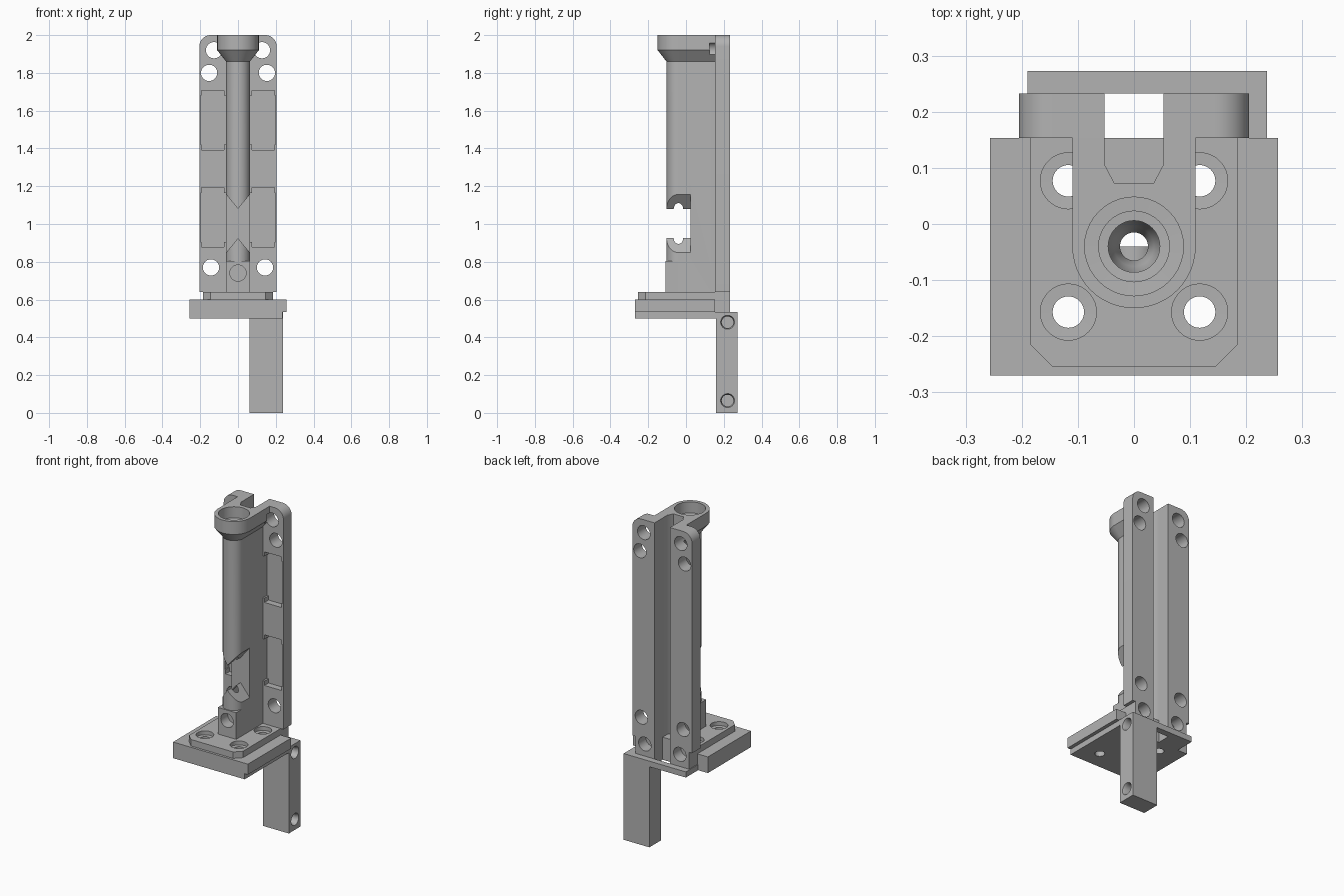
import bpy, bmesh
from math import pi, sin, cos, radians
from mathutils import Vector

if "Cube" in bpy.data.objects:
    bpy.data.objects.remove(bpy.data.objects["Cube"], do_unlink=True)

grey = bpy.data.materials.new("machined grey")
grey.use_nodes = True
colour = (0.45, 0.45, 0.45, 1)
grey.diffuse_color = colour
grey.node_tree.nodes["Principled BSDF"].inputs["Base Color"].default_value = colour


def loft(name, rings):
    """Skin a stack of equal-length point rings and cap both ends."""
    bm = bmesh.new()
    rows = [[bm.verts.new(p) for p in ring] for ring in rings]
    n = len(rows[0])
    for a, b in zip(rows, rows[1:]):
        for i in range(n):
            bm.faces.new((a[i], a[(i + 1) % n], b[(i + 1) % n], b[i]))
    bm.faces.new(rows[0])
    bm.faces.new(rows[-1])
    bmesh.ops.recalc_face_normals(bm, faces=bm.faces)
    mesh = bpy.data.meshes.new(name)
    bm.to_mesh(mesh)
    bm.free()
    mesh.materials.append(grey)
    obj = bpy.data.objects.new(name, mesh)
    bpy.context.collection.objects.link(obj)
    return obj


def prism_z(name, pts, z0, z1):
    return loft(name, [[(x, y, z) for x, y in pts] for z in (z0, z1)])


def prism_y(name, pts, y0, y1):
    return loft(name, [[(x, y, z) for x, z in pts] for y in (y0, y1)])


def box(name, x0, x1, y0, y1, z0, z1):
    return prism_z(name, [(x0, y0), (x1, y0), (x1, y1), (x0, y1)], z0, z1)


def turned(name, origin, axis, steps, n=40):
    """Round solid from (distance, radius) steps along an axis."""
    axis = Vector(axis)
    u = axis.orthogonal().normalized()
    v = axis.cross(u)
    return loft(name, [[Vector(origin) + axis * d + (u * cos(2 * pi * i / n) + v * sin(2 * pi * i / n)) * r
                        for i in range(n)] for d, r in steps])


def cut(obj, *cutters):
    bpy.context.view_layer.objects.active = obj
    for c in cutters:
        c.hide_render = True
        mod = obj.modifiers.new("cut", 'BOOLEAN')
        mod.operation, mod.solver, mod.object = 'DIFFERENCE', 'EXACT', c
        bpy.ops.object.modifier_apply(modifier=mod.name)
        bpy.data.objects.remove(c, do_unlink=True)


AXIS_Y = -0.04          # centre of the vertical bore
PLATE = 0.153           # front of the back plate
BACK = 0.233
SIDES = (-1, 1)


def stadium(r, n=24):
    arc = [(r * cos(pi + pi * i / n), AXIS_Y + r * sin(pi + pi * i / n)) for i in range(n + 1)]
    return arc + [(r, PLATE), (-r, PLATE)]


def bore():
    # Narrow through bore with a stepped, tapered mouth
    return turned("bore_cutter", (0, AXIS_Y, 0), (0, 0, 1),
                  [(0.4, 0.025), (1.83, 0.025), (1.89, 0.046), (1.92, 0.046),
                   (1.921, 0.063), (1.93, 0.063), (1.931, 0.088), (2.1, 0.088)])


def rail_slot():
    pts = [(-0.053, 0.3), (-0.053, 0.107), (-0.035, 0.073), (0.035, 0.073), (0.053, 0.107), (0.053, 0.3)]
    return prism_z("slot_cutter", pts, 0.62, 2.1)


def y_hole(x, z, y0, y1, r=0.043):
    return turned("hole_cutter", (x, y0, z), (0, 1, 0), [(0, r), (y1 - y0, r)])


def front_port():
    return y_hole(0, 0.74, -0.2, AXIS_Y)


# Back plate with rounded top corners and a narrower foot
R = 0.06
outline = [(0.185, 0.535), (0.185, 0.64), (0.205, 0.64)]
outline += [(0.205 - R + R * cos(a), 2 - R + R * sin(a)) for a in (radians(9 * i) for i in range(11))]
outline += [(-x, z) for x, z in reversed(outline)]
back_plate = prism_y("back_plate", outline, PLATE, BACK)
cut(back_plate, box("slot_cutter", -0.053, 0.053, 0.1, 0.3, 0.4, 2.1))
for s in SIDES:
    cut(back_plate, *[y_hole(s * x, z, 0.1, 0.3) for x, z in ((0.127, 1.92), (0.153, 1.8), (0.143, 0.77))])
    cut(back_plate, y_hole(s * 0.12, 0.61, 0.16, 0.3))
    # Pockets with small stepped corners
    for z in (1.035, 1.55):
        pocket = [(0.064, z - 0.13), (0.075, z - 0.13), (0.075, z - 0.157), (0.193, z - 0.157),
                  (0.193, z - 0.13), (0.198, z - 0.13)]
        pocket += [(x, 2 * z - h) for x, h in reversed(pocket)]
        cut(back_plate, prism_y("pocket_cutter", [(s * x, h) for x, h in pocket], 0.1, PLATE + 0.04))

# Round-fronted column with an hourglass window
column = prism_z("column", stadium(0.063), 0.64, 1.86)
window = [(0, 1.08), (0.07, 1.165), (0.07, 0.84), (0, 0.925), (-0.07, 0.84), (-0.07, 1.165)]
cut(column, prism_y("window_cutter", window, -0.2, 0.025), rail_slot(), bore(), front_port())

# Flared collar at the top
collar = loft("collar", [[(x, y, z) for x, y in stadium(r)]
                         for z, r in ((1.86, 0.063), (1.92, 0.11), (2.0, 0.11))])
cut(collar, rail_slot(), bore(), *[y_hole(s * 0.127, 1.92, 0.125, 0.3) for s in SIDES])

# Square foot in front of the column
foot = box("column_foot", -0.063, 0.063, -0.108, 0.04, 0.64, 0.805)
cut(foot, bore(), front_port())

# Stepped base
base_top = prism_z("base_top", [(-0.185, PLATE), (-0.185, -0.215), (-0.145, -0.255),
                                (0.145, -0.255), (0.185, -0.215), (0.185, PLATE)], 0.6, 0.64)
base_block = box("base_block", -0.257, 0.257, -0.27, PLATE, 0.535, 0.6)
base_lower = box("base_lower", -0.257, 0.235, -0.27, PLATE, 0.5, 0.535)
for part in (base_top, base_block, base_lower):
    cut(part, bore())
    for x in (-0.117, 0.117):
        for y in (-0.157, 0.077):
            cut(part, turned("screw_cutter", (x, y, 0), (0, 0, 1),
                             [(0.4, 0.028), (0.615, 0.028), (0.616, 0.05), (0.7, 0.05)]))

# Rear strip and the leg hanging from it
strip = box("rear_strip", -0.19, 0.237, PLATE, 0.273, 0.5, 0.535)
cut(strip, box("slot_cutter", -0.053, 0.053, 0.1, BACK, 0.4, 0.7))
leg = box("leg", 0.06, 0.237, 0.16, 0.273, 0, 0.535)
for part, heights in ((leg, (0.065, 0.48)), (strip, (0.48,))):
    for z in heights:
        cut(part, turned("hole_cutter", (0.15, 0.22, z), (1, 0, 0), [(0, 0.031), (0.07, 0.031), (0.09, 0.038)]))

# Smooth the round walls while keeping edges crisp
for obj in (back_plate, column, collar, foot, base_top, base_block, base_lower, strip, leg):
    bpy.ops.object.select_all(action='DESELECT')
    obj.select_set(True)
    bpy.context.view_layer.objects.active = obj
    bpy.ops.object.shade_smooth_by_angle(angle=radians(30))
